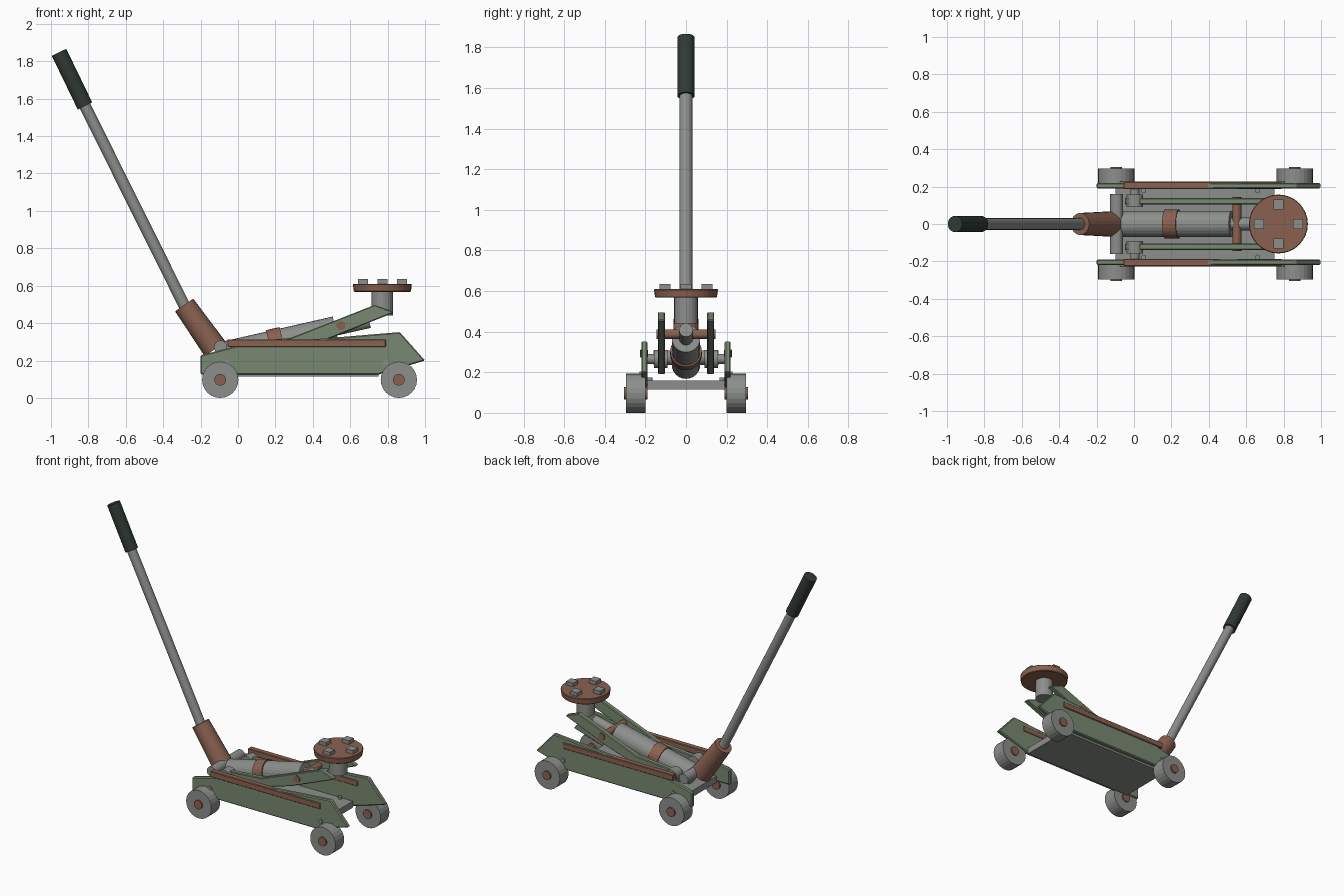
import bpy, bmesh, math
from mathutils import Vector

if "Cube" in bpy.data.objects:
    bpy.data.objects.remove(bpy.data.objects["Cube"])


def material(name, rgb):
    m = bpy.data.materials.new(name)
    m.diffuse_color = (*rgb, 1)
    m.use_nodes = True
    m.node_tree.nodes["Principled BSDF"].inputs["Base Color"].default_value = m.diffuse_color
    return m


GREEN = material("sage_green", (0.185, 0.25, 0.165))
GREY = material("steel_grey", (0.26, 0.275, 0.26))
BROWN = material("rust_brown", (0.255, 0.12, 0.08))
DARK = material("dark_grip", (0.03, 0.042, 0.034))


def finish(name, bm, mat, bevel=0.0):
    bmesh.ops.recalc_face_normals(bm, faces=bm.faces)
    me = bpy.data.meshes.new(name)
    bm.to_mesh(me)
    bm.free()
    me.materials.append(mat)
    ob = bpy.data.objects.new(name, me)
    bpy.context.collection.objects.link(ob)
    if bevel:
        mod = ob.modifiers.new("bevel", "BEVEL")
        mod.width = bevel
        mod.segments = 1
    return ob


def rod(name, a, b, r, mat, r2=None, sides=24, bevel=0.0):
    """Cylinder or cone from point a to point b."""
    a, b = Vector(a), Vector(b)
    bm = bmesh.new()
    bmesh.ops.create_cone(bm, cap_ends=True, segments=sides, radius1=r,
                          radius2=r if r2 is None else r2, depth=(b - a).length)
    rot = Vector((0, 0, 1)).rotation_difference(b - a).to_matrix()
    for v in bm.verts:
        v.co = rot @ v.co + (a + b) / 2
    return finish(name, bm, mat, bevel)


def box(name, lo, hi, mat, bevel=0.0):
    bm = bmesh.new()
    bmesh.ops.create_cube(bm, size=1)
    for v in bm.verts:
        v.co = [l + (c + 0.5) * (h - l) for l, h, c in zip(lo, hi, v.co)]
    return finish(name, bm, mat, bevel)


def slab(name, pts, y0, y1, mat, bevel=0.006):
    """Side profile (x, z) extruded along y."""
    bm = bmesh.new()
    f = bm.faces.new([bm.verts.new((x, y0, z)) for x, z in pts])
    ext = bmesh.ops.extrude_face_region(bm, geom=[f])["geom"]
    for v in ext:
        if isinstance(v, bmesh.types.BMVert):
            v.co.y = y1
    return finish(name, bm, mat, bevel)


# base plate and its screws
box("base_plate", (-0.10, -0.19, 0.115), (0.75, 0.19, 0.16), GREY)

frame = [(-0.20, 0.125), (0.75, 0.125), (1.0, 0.20), (0.865, 0.352),
         (0.0, 0.28), (-0.20, 0.228)]
arm = [(-0.05, 0.23), (0.05, 0.19), (0.50, 0.322), (0.83, 0.455), (0.825, 0.463),
       (0.73, 0.497), (0.28, 0.32), (-0.03, 0.295)]

for s, side in ((-1, "front"), (1, "back")):
    # frame plates, trim rails, lift arms
    slab(f"{side}_frame_plate", frame, s * 0.19, s * 0.22, GREEN)
    lo, hi = sorted((s * 0.187, s * 0.226))
    box(f"{side}_trim_rail", (-0.057, lo, 0.272), (0.79, hi, 0.313), BROWN, 0.004)
    slab(f"{side}_lift_arm", arm, s * 0.104, s * 0.139, GREEN)
    # arm pivot boss and pin
    rod(f"{side}_pivot_boss", (0.005, s * 0.09, 0.265), (0.005, s * 0.158, 0.265), 0.044, GREY)
    rod(f"{side}_pivot_pin", (0.005, s * 0.15, 0.265), (0.005, s * 0.21, 0.265), 0.025, GREY)
    for x, end in ((-0.095, "rear"), (0.86, "nose")):
        # wheels and hub caps
        rod(f"{side}_{end}_wheel", (x, s * 0.2, 0.097), (x, s * 0.296, 0.097), 0.097, GREY)
        rod(f"{side}_{end}_hub", (x, s * 0.19, 0.097), (x, s * 0.306, 0.097), 0.031, BROWN)
    for x in (-0.06, 0.79):
        rod(f"{side}_frame_bolt", (x, s * 0.21, 0.19), (x, s * 0.228, 0.19), 0.015, GREY, sides=12)
    for x in (0.05, 0.66):
        rod(f"{side}_base_screw", (x, s * 0.178, 0.155), (x, s * 0.178, 0.175), 0.014, GREY, sides=12)

# hydraulic cylinder along its tilted axis
p, q = Vector((-0.055, 0, 0.236)), Vector((0.522, 0, 0.367))
d = (q - p).normalized()
rod("hydraulic_cylinder", p, q, 0.07, GREY)
rod("cylinder_band", p + d * 0.228, p + d * 0.302, 0.078, BROWN)
rod("ram_rod", q - d * 0.02, q + d * 0.185, 0.034, GREY)
rod("ram_cross_pin", (0.55, -0.145, 0.387), (0.55, 0.145, 0.387), 0.024, BROWN)

# saddle post, disc and teeth
rod("saddle_post", (0.772, 0, 0.44), (0.772, 0, 0.58), 0.058, GREY)
rod("saddle_disc", (0.772, 0, 0.567), (0.772, 0, 0.61), 0.152, BROWN, r2=0.158, sides=32, bevel=0.004)
for i in range(4):
    a = i * math.pi / 2
    x, y = 0.772 + 0.104 * math.cos(a), 0.104 * math.sin(a)
    box("saddle_tooth", (x - 0.027, y - 0.027, 0.605), (x + 0.027, y + 0.027, 0.635), GREY)

# handle pivot, socket, rod and grip
rod("handle_pivot", (-0.093, -0.16, 0.272), (-0.093, 0.16, 0.272), 0.035, GREY)
rod("handle_socket", (-0.122, 0, 0.262), (-0.288, 0, 0.497), 0.068, BROWN, r2=0.059)
rod("handle_rod", (-0.27, 0, 0.46), (-0.83, 0, 1.585), 0.031, GREY)
rod("handle_grip", (-0.818, 0, 1.561), (-0.957, 0, 1.848), 0.043, DARK)
